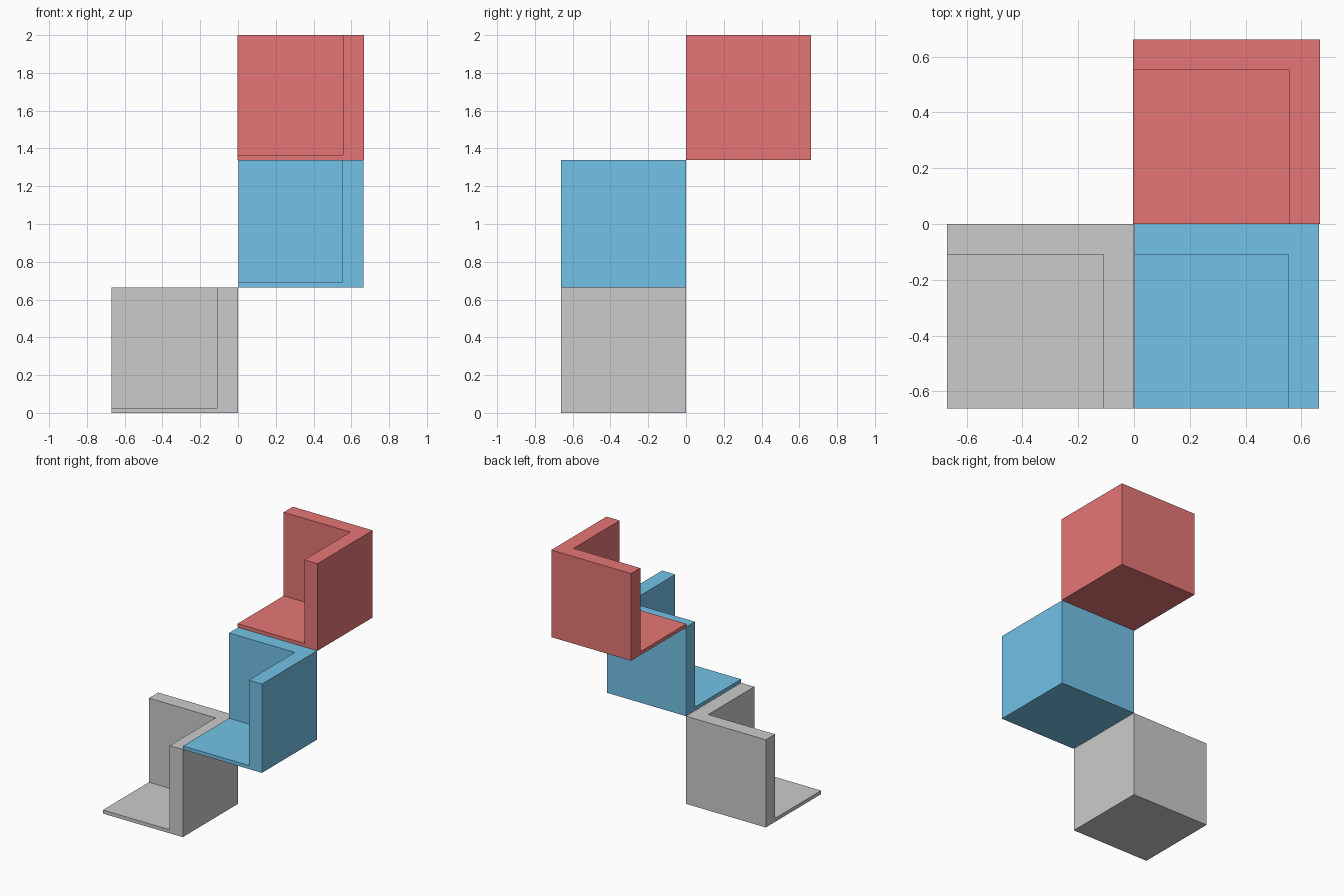
import bpy, bmesh

if "Cube" in bpy.data.objects:
    bpy.data.objects.remove(bpy.data.objects["Cube"])

WALL, FLOOR = 0.11, 0.027


def prism(bm, outline, z0, z1):
    """Extrude a flat outline from z0 up to z1."""
    face = bm.faces.new([bm.verts.new((x, y, z0)) for x, y in outline])
    ext = bmesh.ops.extrude_face_region(bm, geom=[face])
    top = [v for v in ext["geom"] if isinstance(v, bmesh.types.BMVert)]
    bmesh.ops.translate(bm, verts=top, vec=(0, 0, z1 - z0))


def make_object(name, outline, z0, z1, color):
    bm = bmesh.new()
    prism(bm, outline, z0, z1)
    bmesh.ops.recalc_face_normals(bm, faces=bm.faces)
    mesh = bpy.data.meshes.new(name)
    bm.to_mesh(mesh)
    bm.free()
    obj = bpy.data.objects.new(name, mesh)
    bpy.context.collection.objects.link(obj)
    if color:
        mat = bpy.data.materials.get(color[0]) or bpy.data.materials.new(color[0])
        mat.diffuse_color = color[1]
        mat.use_nodes = True
        mat.node_tree.nodes["Principled BSDF"].inputs["Base Color"].default_value = mat.diffuse_color
        mesh.materials.append(mat)


def corner(name, x0, x1, y0, y1, z0, z1, color=None):
    xi, yi = x1 - WALL, y1 - WALL
    # back and right walls as one L-shaped profile
    walls = [(x0, y1), (x0, yi), (xi, yi), (xi, y0), (x1, y0), (x1, y1)]
    make_object(name + "_walls", walls, z0, z1, color)
    # thin floor plate between the walls
    floor = [(x0, y0), (xi, y0), (xi, yi), (x0, yi)]
    make_object(name + "_floor", floor, z0, z0 + FLOOR, color)


blue = ("blue", (0.17, 0.54, 0.8, 1))
red = ("red", (0.79, 0.18, 0.18, 1))

# three open room corners stepping upward
corner("lower_corner", -0.67, 0, -0.662, 0, 0, 0.665)
corner("middle_corner", 0.002, 0.664, -0.662, 0, 0.665, 1.339, blue)
corner("upper_corner", -0.003, 0.667, 0, 0.662, 1.339, 2.0, red)
